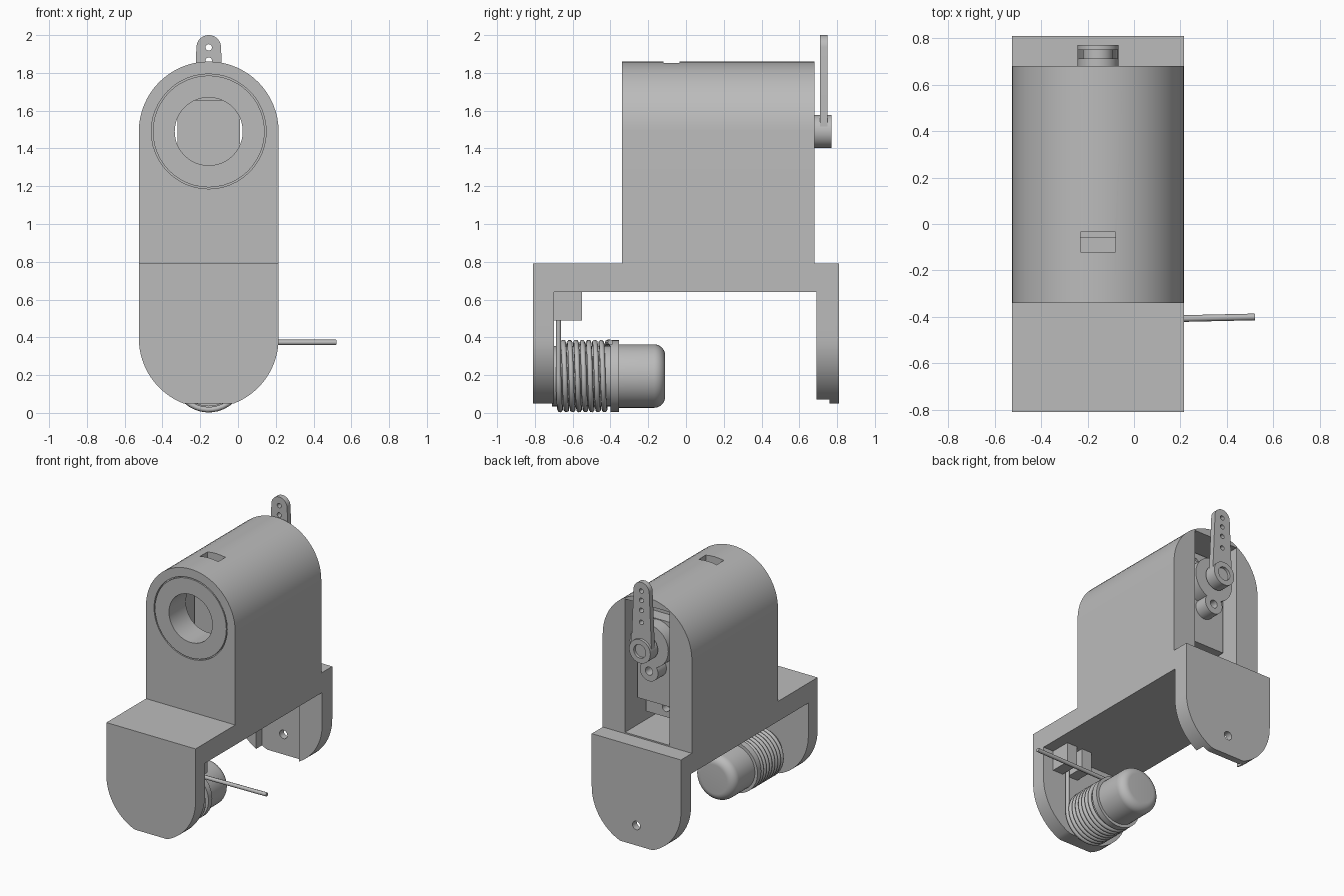
import bpy, bmesh, math

cube = bpy.data.objects.get("Cube")
if cube:
    bpy.data.objects.remove(cube, do_unlink=True)

CX = -0.155      # centre line of the whole model
HEAD_Z = 1.49    # axis of the arch, bore and servo shaft
ROLL_Z = 0.195   # axis of the roller and spring
HALF = 0.37      # half width of the housing

grey = bpy.data.materials.new("plain grey")
grey.use_nodes = True
grey.diffuse_color = (0.5, 0.5, 0.5, 1)
grey.node_tree.nodes["Principled BSDF"].inputs["Base Color"].default_value = (0.5, 0.5, 0.5, 1)


def finish(name, bm):
    bmesh.ops.recalc_face_normals(bm, faces=bm.faces)
    mesh = bpy.data.meshes.new(name)
    bm.to_mesh(mesh)
    bm.free()
    mesh.materials.append(grey)
    ob = bpy.data.objects.new(name, mesh)
    bpy.context.collection.objects.link(ob)
    return ob


def prism(name, pts, axis, a, b):
    """Extrude (u, z) points along 'x' or 'y' from a to b."""
    bm = bmesh.new()
    place = (lambda u, z, t: (u, t, z)) if axis == "y" else (lambda u, z, t: (t, u, z))
    rings = [[bm.verts.new(place(u, z, t)) for u, z in pts] for t in (a, b)]
    for ring in rings:
        bm.faces.new(ring)
    n = len(pts)
    for i in range(n):
        j = (i + 1) % n
        bm.faces.new((rings[0][i], rings[0][j], rings[1][j], rings[1][i]))
    return finish(name, bm)


def box(name, x0, x1, y0, y1, z0, z1):
    return prism(name, [(x0, z0), (x1, z0), (x1, z1), (x0, z1)], "y", y0, y1)


def lathe(name, profile, z, tube=False, steps=48):
    """Turn (y, radius) points about a y-parallel axis."""
    bm = bmesh.new()
    rings = []
    for y, r in profile:
        rings.append([bm.verts.new((CX + r * math.cos(k * math.tau / steps), y,
                                    z + r * math.sin(k * math.tau / steps))) for k in range(steps)])
    pairs = list(zip(rings, rings[1:]))
    if tube:
        pairs.append((rings[-1], rings[0]))
    else:
        bm.faces.new(rings[0])
        bm.faces.new(rings[-1])
    for p, q in pairs:
        for k in range(steps):
            m = (k + 1) % steps
            bm.faces.new((p[k], p[m], q[m], q[k]))
    return finish(name, bm)


def disc(name, y0, y1, r, z, steps=48):
    return lathe(name, [(y0, r), (y1, r)], z, steps=steps)


def ring(name, y0, y1, r0, r1, z):
    return lathe(name, [(y0, r0), (y0, r1), (y1, r1), (y1, r0)], z, tube=True)


def boolean(ob, cutter, operation="DIFFERENCE"):
    mod = ob.modifiers.new("cut", "BOOLEAN")
    mod.operation = operation
    mod.solver = "EXACT"
    mod.object = cutter
    bpy.context.view_layer.objects.active = ob
    bpy.ops.object.modifier_apply(modifier=mod.name)
    bpy.data.objects.remove(cutter, do_unlink=True)


def arc(z, r, start, end, steps=32):
    angles = [math.radians(start + (end - start) * i / steps) for i in range(steps + 1)]
    return [(CX + r * math.cos(a), z + r * math.sin(a)) for a in angles]


def smooth(ob):
    bpy.ops.object.select_all(action="DESELECT")
    ob.select_set(True)
    bpy.context.view_layer.objects.active = ob
    bpy.ops.object.shade_smooth_by_angle(angle=math.radians(30))


def wire(name, points, radius):
    curve = bpy.data.curves.new(name, "CURVE")
    curve.dimensions = "3D"
    curve.bevel_depth = radius
    curve.bevel_resolution = 2
    curve.use_fill_caps = True
    spline = curve.splines.new("POLY")
    spline.points.add(len(points) - 1)
    for p, co in zip(spline.points, points):
        p.co = (*co, 1)
    spline.use_smooth = True
    curve.materials.append(grey)
    ob = bpy.data.objects.new(name, curve)
    bpy.context.collection.objects.link(ob)


# Housing: rounded front outline intersected with the stepped side outline
cut = math.degrees(math.asin(0.345 / HALF))
outline = arc(HEAD_Z, HALF, 0, 180) + arc(0.395, HALF, 180, 180 + cut, 16) + arc(0.395, HALF, 360 - cut, 360, 16)
housing = prism("housing", outline, "y", -1, 1)
side = [(-0.81, -0.1), (-0.70, -0.1), (-0.70, 0.64), (0.69, 0.64), (0.69, -0.1), (0.81, -0.1),
        (0.81, 0.79), (0.68, 0.79), (0.68, 2), (-0.34, 2), (-0.34, 0.79), (-0.81, 0.79)]
boolean(housing, prism("side_cutter", side, "x", -1, 1), "INTERSECT")

# Servo bay, bore, face groove, top slot, rear leg slot and pivot hole
boolean(housing, box("bay", CX - 0.185, CX + 0.185, -0.14, 0.75, 0.80, 1.80))
boolean(housing, disc("bore", -0.5, -0.05, 0.18, HEAD_Z))
boolean(housing, ring("groove", -0.5, -0.32, 0.296, 0.304, HEAD_Z))
boolean(housing, box("top_slot", CX - 0.075, CX + 0.075, -0.12, -0.035, 1.7, 2))
boolean(housing, box("leg_slot", CX - 0.178, CX + 0.178, 0.65, 0.76, -0.1, 0.639))
boolean(housing, disc("pivot_hole", 0.7, 0.9, 0.032, 0.2, 24))
smooth(housing)

# Servo inside the bay
servo = box("servo_body", CX - 0.165, CX + 0.165, -0.06, 0.56, 1.02, 1.655)
tabs = box("servo_mount_plate", CX - 0.165, CX + 0.165, 0.40, 0.46, 0.88, 1.79)
for z in (0.95, 1.72):
    boolean(tabs, disc("screw_hole", 0.3, 0.6, 0.03, z, 24))
smooth(tabs)
smooth(disc("servo_gear_boss", 0.55, 0.66, 0.16, HEAD_Z))
smooth(ring("servo_small_boss", 0.55, 0.66, 0.03, 0.075, 1.30))
smooth(disc("servo_shaft", 0.65, 0.74, 0.045, HEAD_Z))

# Servo horn
smooth(ring("horn_hub", 0.68, 0.77, 0.05, 0.088, HEAD_Z))
horn = prism("horn_arm", arc(1.935, 0.065, 0, 180, 20) + arc(HEAD_Z, 0.085, 180, 360, 20), "y", 0.71, 0.75)
for z in (1.935, 1.865, 1.79, 1.70):
    boolean(horn, disc("horn_hole", 0.6, 0.9, 0.017, z, 20))
smooth(horn)

# Roller with a rounded end
end_round = [(-0.17 + 0.06 * math.sin(a), 0.108 + 0.06 * math.cos(a))
             for a in [math.radians(9 * i) for i in range(11)]]
smooth(lathe("roller", [(-0.71, 0.16), (-0.40, 0.16), (-0.40, 0.19), (-0.355, 0.19), (-0.355, 0.168)] + end_round,
             ROLL_Z))

# Torsion spring: upright tail, coils, straight arm
COIL, TURNS, STEPS = 0.178, 7.75, 300
path = [(CX + COIL, -0.675, 0.62)]
for i in range(STEPS + 1):
    t = i / STEPS
    a = -math.tau * TURNS * t
    path.append((CX + COIL * math.cos(a), -0.675 + 0.26 * t, ROLL_Z + COIL * math.sin(a)))
path.append((0.52, -0.40, ROLL_Z + COIL))
wire("torsion_spring", path, 0.0145)

# Pair of blocks holding the spring tail
for label, x in (("left", 0.045), ("right", -0.085)):
    box("spring_block_" + label, x, x + 0.085, -0.705, -0.55, 0.49, 0.645)
